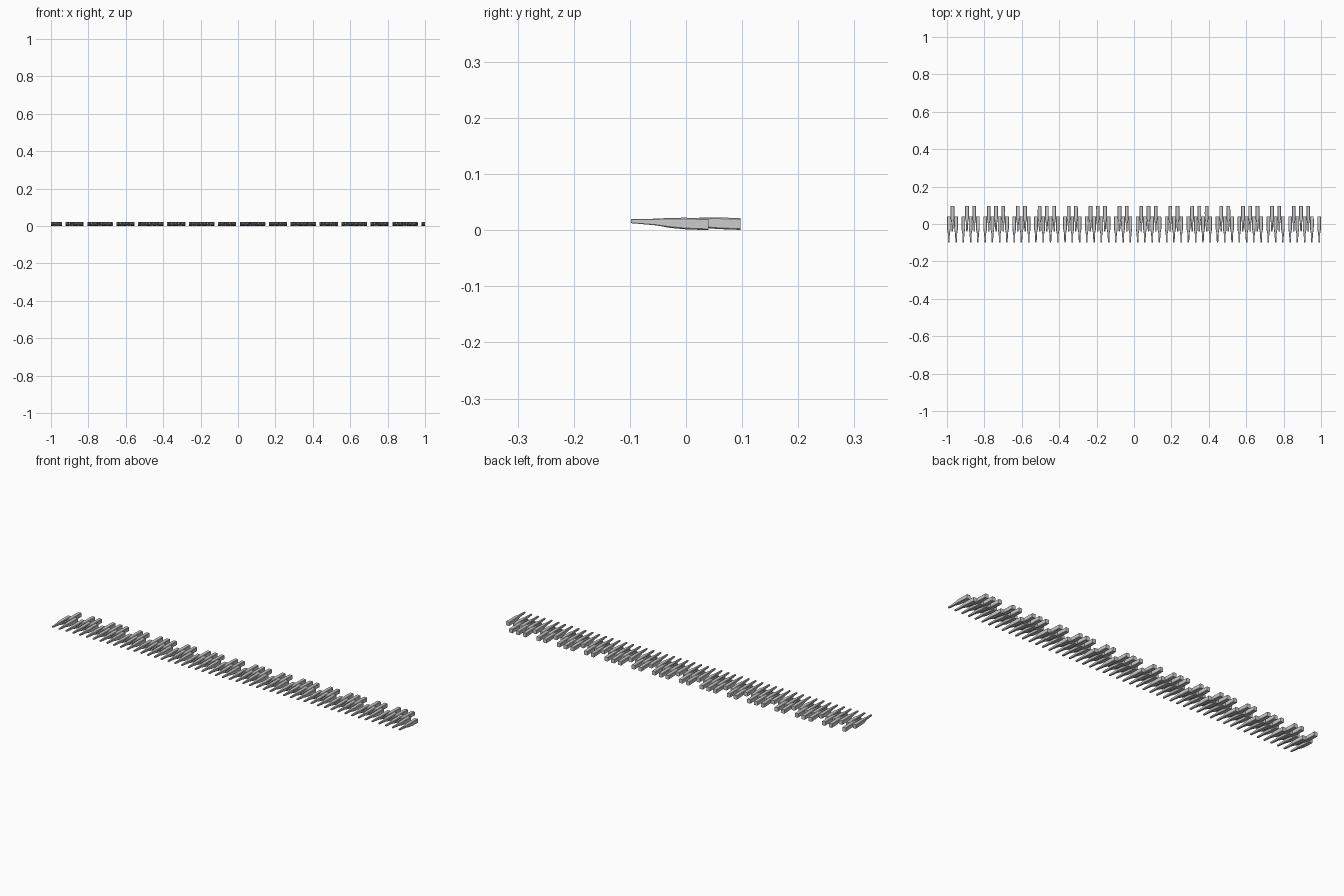
import bpy, bmesh

if "Cube" in bpy.data.objects:
    bpy.data.objects.remove(bpy.data.objects["Cube"])

PITCH = 1.98 / 51        # spacing of the 52 front-row pieces
SHIFT = 0.057            # back row is set this far back

# Lengthwise stations: y, half width, bottom z, top z
STATIONS = [
    (-0.098, 0.0038, 0.0125, 0.0195),
    (-0.052, 0.0052, 0.0085, 0.0205),
    (-0.028, 0.0098, 0.0040, 0.0220),
    (0.000, 0.0100, 0.0015, 0.0222),
    (0.040, 0.0098, 0.0000, 0.0210),
]

def make_key_mesh(name, dy, dz):
    bm = bmesh.new()
    rings = []
    for y, w, z0, z1 in STATIONS:
        c = w * 0.22      # small corner chamfer
        pts = [(-w + c, z0), (w - c, z0), (w, z0 + c), (w, z1 - c),
               (w - c, z1), (-w + c, z1), (-w, z1 - c), (-w, z0 + c)]
        rings.append([bm.verts.new((x, y + dy, z + dz)) for x, z in pts])
    n = len(rings[0])
    for a, b in zip(rings, rings[1:]):
        for i in range(n):
            j = (i + 1) % n
            bm.faces.new((a[i], a[j], b[j], b[i]))
    bm.faces.new(rings[0])
    bm.faces.new(rings[-1])
    bmesh.ops.recalc_face_normals(bm, faces=bm.faces)
    mesh = bpy.data.meshes.new(name)
    bm.to_mesh(mesh)
    bm.free()
    return mesh

def place(name, mesh, x):
    ob = bpy.data.objects.new(name, mesh)
    ob.location.x = x
    bpy.context.collection.objects.link(ob)

front = make_key_mesh("front_key", 0, 0)
back = make_key_mesh("back_key", SHIFT, 0.0005)

# Keyboard layout: starts on the sixth note of an octave; no back key at two gaps
for i in range(52):
    x = -0.99 + i * PITCH
    place(f"front_key_{i + 1}", front, x)
    note = (i + 5) % 7
    if i < 51 and note not in (2, 6):
        place(f"back_key_{i + 1}", back, x + PITCH / 2)
